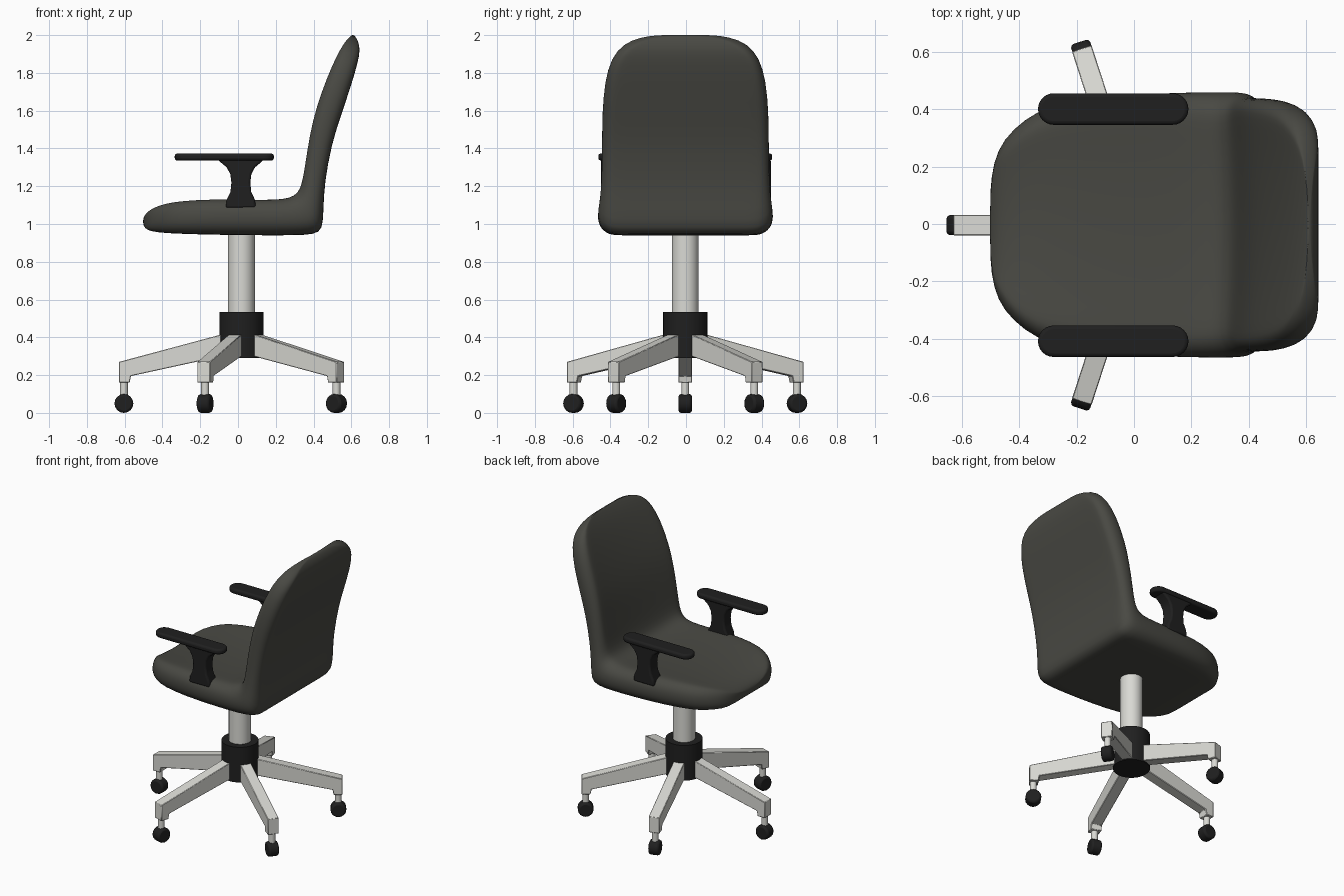
import bpy, bmesh, math
from mathutils import Matrix, Vector

if "Cube" in bpy.data.objects:
    bpy.data.objects.remove(bpy.data.objects["Cube"])


def material(name, rgb):
    m = bpy.data.materials.new(name)
    m.diffuse_color = (*rgb, 1)
    m.use_nodes = True
    m.node_tree.nodes["Principled BSDF"].inputs["Base Color"].default_value = m.diffuse_color
    return m


FABRIC = material("dark grey upholstery", (0.066, 0.066, 0.056))
BLACK = material("black plastic", (0.014, 0.014, 0.014))
METAL = material("light grey metal", (0.70, 0.70, 0.66))
CX, CY = 0.018, -0.004          # centre of the column and base


def finish(name, bm, mat, bevel=0, segments=2, subsurf=0, angle=35):
    bmesh.ops.recalc_face_normals(bm, faces=bm.faces)
    me = bpy.data.meshes.new(name)
    bm.to_mesh(me)
    bm.free()
    me.materials.append(mat)
    ob = bpy.data.objects.new(name, me)
    bpy.context.collection.objects.link(ob)
    if bevel:
        b = ob.modifiers.new("bevel", 'BEVEL')
        b.width, b.segments, b.limit_method = bevel, segments, 'ANGLE'
        b.angle_limit = math.radians(40)
    if subsurf:
        s = ob.modifiers.new("subsurf", 'SUBSURF')
        s.levels = s.render_levels = subsurf
    bpy.ops.object.select_all(action='DESELECT')
    ob.select_set(True)
    bpy.context.view_layer.objects.active = ob
    bpy.ops.object.shade_smooth_by_angle(angle=math.radians(angle))
    return ob


def cylinder(name, mat, r, depth, matrix, sides=32, bevel=0, angle=35):
    bm = bmesh.new()
    bmesh.ops.create_cone(bm, cap_ends=True, segments=sides, radius1=r, radius2=r,
                          depth=depth, matrix=matrix)
    return finish(name, bm, mat, bevel, angle=angle)


def prism(name, mat, outline, y0, y1, matrix=Matrix(), **kw):
    """Extrude an x-z outline from y0 to y1."""
    bm = bmesh.new()
    face = bm.faces.new([bm.verts.new((x, y0, z)) for x, z in outline])
    ext = bmesh.ops.extrude_face_region(bm, geom=[face])
    bmesh.ops.translate(bm, vec=(0, y1 - y0, 0),
                        verts=[g for g in ext["geom"] if isinstance(g, bmesh.types.BMVert)])
    bmesh.ops.transform(bm, matrix=matrix, verts=bm.verts)
    return finish(name, bm, mat, **kw)


# Seat shell: stations of (inner x, inner z, outer x, outer z, half width)
stations = [
    (-.503, 1.03, -.503, 1.00, .12), (-.488, 1.06, -.492, .975, .22),
    (-.45, 1.092, -.46, .96, .30), (-.38, 1.115, -.38, .952, .37),
    (-.30, 1.128, -.30, .948, .413), (-.15, 1.137, -.12, .943, .447),
    (.05, 1.135, .12, .94, .459), (.19, 1.133, .30, .94, .463),
    (.27, 1.142, .405, .945, .463), (.315, 1.17, .449, .97, .461),
    (.335, 1.22, .452, 1.08, .449), (.35, 1.30, .458, 1.22, .443),
    (.376, 1.475, .495, 1.42, .441), (.41, 1.62, .54, 1.56, .440),
    (.468, 1.78, .598, 1.73, .427), (.52, 1.895, .633, 1.85, .393),
    (.56, 1.962, .647, 1.92, .335), (.588, 1.99, .637, 1.968, .25),
    (.605, 2.003, .618, 1.998, .14),
]


def section(xi, zi, xo, zo, w):
    inner, outer = Vector((xi, 0, zi)), Vector((xo, 0, zo))
    mid, h = (inner + outer) / 2, (inner - outer).length / 2
    n = (inner - outer).normalized()
    r = h * 0.85
    dish = min(0.025, h * 0.35)
    pts = []
    # rounded corners with straight runs between them
    for sy, sv, a0 in ((1, 1, 0), (-1, 1, 90), (-1, -1, 180), (1, -1, 270)):
        for k in range(5):
            a = math.radians(a0 + k * 22.5)
            pts.append((sy * (w - r) + r * math.cos(a), sv * (h - r) + r * math.sin(a)))
        if a0 in (90, 270):
            continue
        for k in range(1, 10):
            pts.append((sy * (w - r) * (1 - k / 5), sv * h))
    out = []
    for y, v in pts:
        if v > 0:
            v -= dish * max(0, 1 - (y / (w - r * .5)) ** 2)
        out.append(mid + n * v + Vector((0, y - .003, 0)))
    return out


bm = bmesh.new()
rings = [[bm.verts.new(p) for p in section(*s)] for s in stations]
for a, b in zip(rings, rings[1:]):
    for i in range(len(a)):
        j = (i + 1) % len(a)
        bm.faces.new((a[i], a[j], b[j], b[i]))
bm.faces.new(rings[0])
bm.faces.new(rings[-1])
finish("seat_and_back", bm, FABRIC, subsurf=1, angle=75)

# Armrests: waisted post and rounded pad on each side
half_post = [(-.080, 1.085), (-.074, 1.13), (-.055, 1.17), (-.050, 1.22), (-.056, 1.265),
             (-.075, 1.30), (-.105, 1.325), (-.125, 1.345)]
post = [(x + .015, z) for x, z in half_post] + [(.015 - x, z) for x, z in reversed(half_post)]
for side, label in ((1, "left"), (-1, "right")):
    yc = side * .405 - .004
    prism("arm_post_" + label, BLACK, post, yc - .042, yc + .048 if side > 0 else yc + .042,
          bevel=.014, segments=3)
    bm = bmesh.new()
    ring = []
    for cx, a0 in ((.135, -90), (-.28, 90)):
        for k in range(13):
            a = math.radians(a0 + k * 15)
            ring.append(bm.verts.new((cx + .055 * math.cos(a), yc + .055 * math.sin(a), 1.336)))
    face = bm.faces.new(ring)
    ext = bmesh.ops.extrude_face_region(bm, geom=[face])
    bmesh.ops.translate(bm, vec=(0, 0, .037),
                        verts=[g for g in ext["geom"] if isinstance(g, bmesh.types.BMVert)])
    finish("arm_pad_" + label, bm, BLACK, bevel=.013, segments=3)

# Column and hub
cylinder("column", METAL, .071, .49, Matrix.Translation((CX, CY, .745)))
cylinder("hub", BLACK, .117, .245, Matrix.Translation((CX, CY, .4125)))

# Five legs with casters
leg = [(.08, .422), (.648, .27), (.648, .16), (.592, .16), (.585, .195), (.08, .305)]
for i in range(5):
    M = Matrix.Translation((CX, CY, 0)) @ Matrix.Rotation(math.radians(36 + 72 * i), 4, 'Z')
    prism(f"leg_{i + 1}", METAL, leg, -.036, .036, M, bevel=.003, segments=1)
    cylinder(f"caster_stem_{i + 1}", METAL, .021, .09,
             M @ Matrix.Translation((.622, 0, .12)), 16)
    cylinder(f"caster_wheel_{i + 1}", BLACK, .05, .07,
             M @ Matrix.Translation((.622, 0, .05)) @ Matrix.Rotation(math.pi / 2, 4, 'X'),
             16, bevel=.012)
